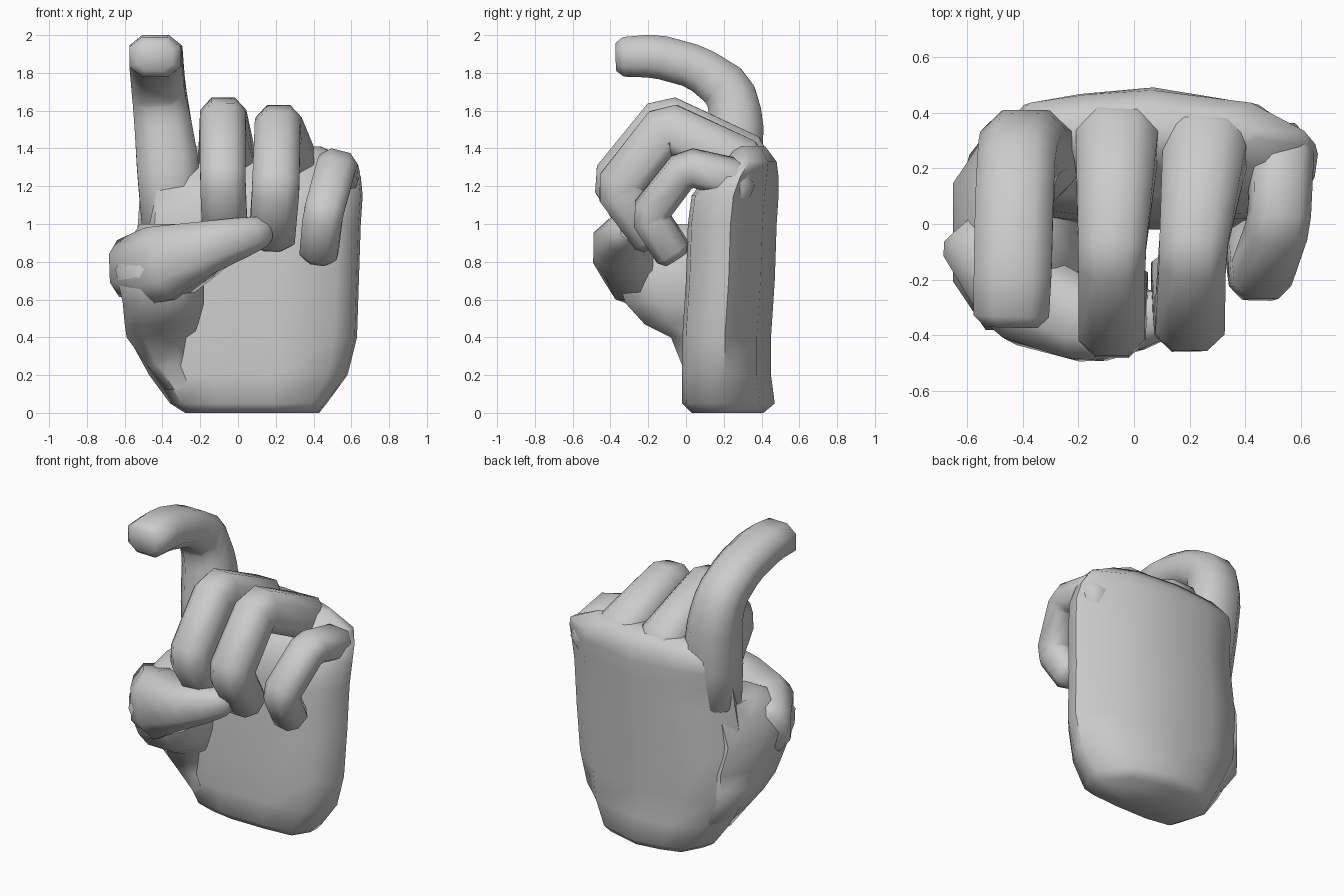
import bpy, bmesh, math
from mathutils import Vector

cube = bpy.data.objects.get("Cube")
if cube:
    bpy.data.objects.remove(cube, do_unlink=True)

grey = bpy.data.materials.new("plain grey")
grey.use_nodes = True
tone = (0.6, 0.6, 0.6, 1)
grey.diffuse_color = tone
grey.node_tree.nodes["Principled BSDF"].inputs["Base Color"].default_value = tone


def loft(name, rings):
    """Skin a list of equal-length point rings and cap both ends."""
    bm = bmesh.new()
    rows = [[bm.verts.new(p) for p in ring] for ring in rings]
    n = len(rows[0])
    for a, b in zip(rows, rows[1:]):
        for i in range(n):
            j = (i + 1) % n
            bm.faces.new((a[i], a[j], b[j], b[i]))
    bm.faces.new(rows[0][::-1])
    bm.faces.new(rows[-1])
    bmesh.ops.recalc_face_normals(bm, faces=bm.faces)
    mesh = bpy.data.meshes.new(name)
    bm.to_mesh(mesh)
    bm.free()
    mesh.materials.append(grey)
    ob = bpy.data.objects.new(name, mesh)
    bpy.context.collection.objects.link(ob)
    bpy.ops.object.select_all(action='DESELECT')
    ob.select_set(True)
    bpy.context.view_layer.objects.active = ob
    bpy.ops.object.shade_smooth_by_angle(angle=math.radians(55))


def stack(name, outline, levels):
    """Loft one outline (-1..1) fitted to each level (z, left, right, front, back)."""
    loft(name, [[((l + r) / 2 + u * (r - l) / 2, (f + b) / 2 + v * (b - f) / 2, z)
                 for u, v in outline] for z, l, r, f, b in levels])


OCTAGON = [(1, -.5), (1, .5), (.5, 1), (-.5, 1), (-1, .5), (-1, -.5), (-.5, -1), (.5, -1)]


def digit(name, joints, side, cut=0.04, tip=0.04):
    """Sweep a chamfered box along joints given as (x, y, z, half width, half depth)."""
    joints = [Vector(j) for j in joints]
    path = [joints[0]]
    for a, b, c in zip(joints, joints[1:], joints[2:]):   # blunt each knuckle
        path.append(b.lerp(a, min(.4, cut / (a - b).length)))
        path.append(b.lerp(c, min(.4, cut / (c - b).length)))
    path.append(joints[-1])
    pts = [Vector(p[:3]) for p in path]
    rings = []
    last = len(pts) - 1
    for i, p in enumerate(pts):
        into = (p - pts[max(i - 1, 0)]).normalized()
        out = (pts[min(i + 1, last)] - p).normalized()
        t = (into + out).normalized()
        mitre = 1 / max(.7, t.dot(out if i < last else into))
        across = (Vector(side) - t * t.dot(Vector(side))).normalized()
        normal = t.cross(across)

        def ring(centre, s):
            return [centre + across * (u * path[i][3] * s)
                    + normal * (v * path[i][4] * s * mitre) for u, v in OCTAGON]
        if i == 0:
            rings.append(ring(p - t * tip, .7))
        rings.append(ring(p, 1))
        if i == last:
            rings.append(ring(p + t * tip, .7))
    loft(name, rings)


# Palm with an arched back and sloping knuckle line
stack("palm", [(-.85, -.86), (-.4, -1), (.3, -1), (.8, -.92), (.98, -.4), (1, -.04), (.65, .68),
               (0, 1), (-.45, .88), (-.8, .68), (-1, 0)],
      [(0, -.28, .43, .03, .41), (.05, -.36, .47, -.02, .47), (.2, -.47, .58, -.02, .45),
       (.4, -.58, .63, -.02, .45), (.7, -.58, .64, 0, .47), (1, -.53, .65, .01, .48),
       (1.15, -.52, .66, .03, .49), (1.25, -.51, .65, .1, .49), (1.33, -.48, .61, .2, .48),
       (1.41, -.36, .44, .26, .42)])

# Fingers
X = (1, 0, 0)
digit("index_finger", [(-.36, .22, 1, .15, .15), (-.37, .245, 1.3, .165, .16),
                       (-.4, .27, 1.55, .15, .14), (-.42, .23, 1.71, .14, .13),
                       (-.43, .06, 1.83, .14, .115), (-.435, -.16, 1.89, .14, .115),
                       (-.44, -.33, 1.885, .135, .105)], X)
digit("middle_finger", [(-.06, .28, 1.1, .12, .13), (-.06, .32, 1.34, .15, .14),
                        (-.08, -.11, 1.555, .12, .125), (-.08, -.38, 1.23, .12, .12),
                        (-.07, -.22, .96, .12, .11)], X)
digit("ring_finger", [(.26, .27, 1.08, .13, .13), (.26, .31, 1.32, .155, .13),
                      (.21, -.1, 1.515, .12, .125), (.2, -.36, 1.19, .125, .12),
                      (.18, -.18, .93, .12, .11)], X)
digit("little_finger", [(.5, .22, 1.1, .09, .09), (.53, .27, 1.24, .11, .1),
                        (.52, 0, 1.305, .105, .09), (.45, -.2, 1.05, .105, .095),
                        (.43, -.07, .85, .1, .095)], (1, 0, -.25))

# Thumb: fleshy base overhanging the palm, then the part folded across the front
stack("thumb_base", OCTAGON,
      [(.12, -.38, -.2, .01, .25), (.25, -.48, -.26, -.02, .35), (.4, -.59, -.24, -.08, .36),
       (.47, -.6, -.21, -.22, .36), (.58, -.61, -.18, -.32, .36), (.76, -.65, -.18, -.38, .32),
       (.9, -.58, -.22, -.28, .32), (1, -.52, -.3, -.1, .32)])
digit("thumb", [(-.59, -.04, .765, .15, .12), (-.4, -.26, .78, .21, .17),
                (-.15, -.355, .88, .14, .145), (.05, -.34, .94, .1, .1),
                (.12, -.31, .96, .08, .08)], (0, 0, 1))
